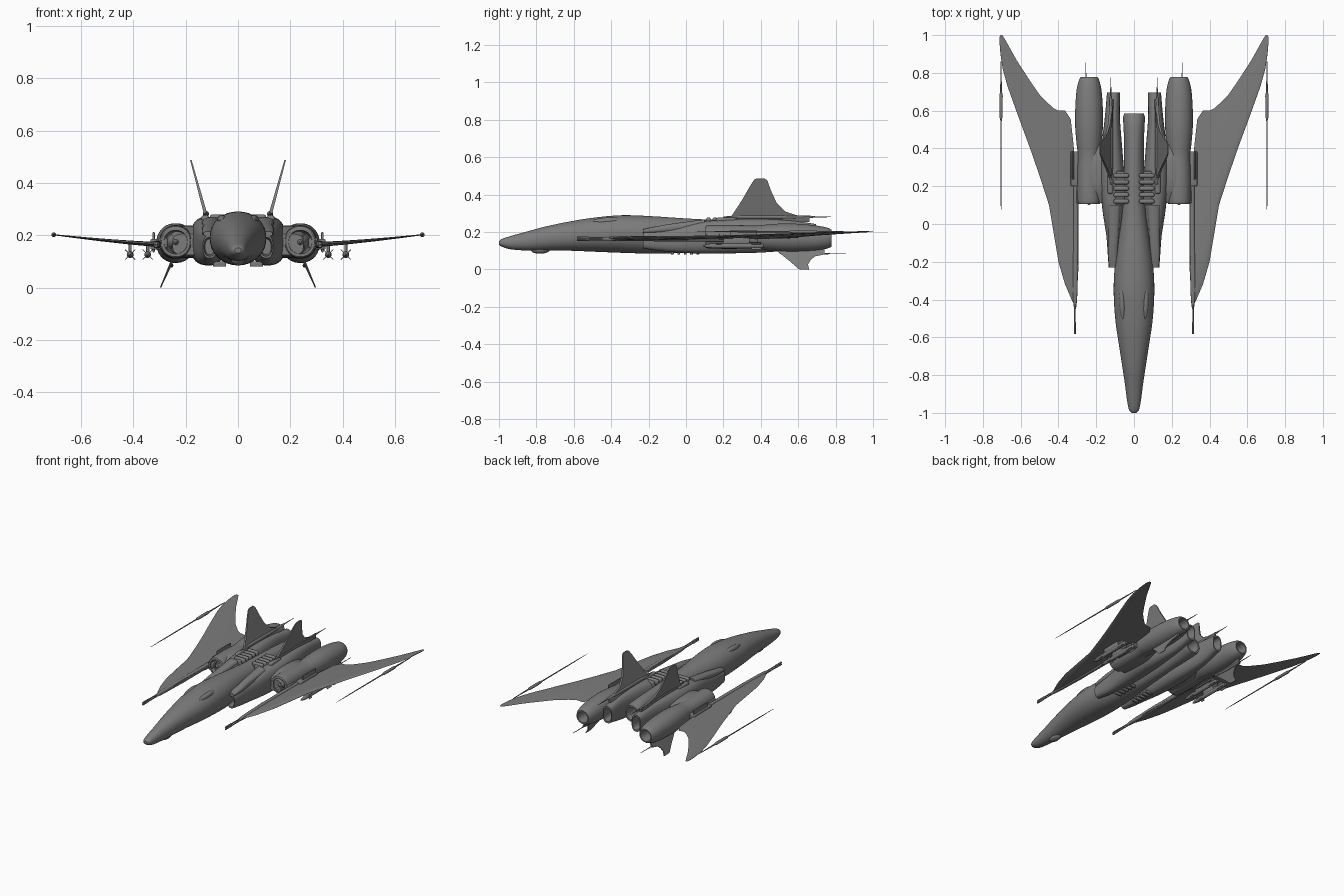
import bpy, bmesh, math
from mathutils import Vector

def mat(name, v):
    m = bpy.data.materials.new(name)
    m.diffuse_color = (v, v, v, 1)
    return m

GREY = mat("hull grey", 0.2)

def finish(name, bm, mirror=True, angle=35):
    bmesh.ops.recalc_face_normals(bm, faces=bm.faces)
    me = bpy.data.meshes.new(name)
    bm.to_mesh(me)
    bm.free()
    me.materials.append(GREY)
    for p in me.polygons:
        p.use_smooth = True
    me.set_sharp_from_angle(angle=math.radians(angle))
    ob = bpy.data.objects.new(name, me)
    bpy.context.collection.objects.link(ob)
    if mirror:
        ob.modifiers.new("mirror", 'MIRROR')
    return ob

def catmull(rows, steps=4):
    out = []
    for i in range(len(rows) - 1):
        a, b, c, d = (rows[max(i - 1, 0)], rows[i], rows[i + 1], rows[min(i + 2, len(rows) - 1)])
        for s in range(steps):
            t = s / steps
            out.append([0.5 * (2*q + (r - p)*t + (2*p - 5*q + 4*r - w)*t*t + (3*q - p - 3*r + w)*t**3)
                        for p, q, r, w in zip(a, b, c, d)])
    return out + [list(rows[-1])]

def bridge(bm, rings):
    n = len(rings[0])
    for a, b in zip(rings, rings[1:]):
        for k in range(n):
            bm.faces.new((a[k], a[(k + 1) % n], b[(k + 1) % n], b[k]))
    bm.faces.new(rings[0])
    bm.faces.new(rings[-1])

# rows: y, centre x, half width, bottom z, top z; "open" ends get a recessed mouth
def loft(name, rows, power=2.0, front=0, back=0, mirror=True, n=32, smooth=True):
    rows = catmull(rows) if smooth else [list(r) for r in rows]
    def mouth(r, depth):
        y, x, w, a, b = r
        g = 0.12 * (b - a)
        return [[y, x, w * .82, a + g*.8, b - g*.8], [y + depth, x, w * .68, a + g*1.4, b - g*1.4]]
    if front:
        rows = mouth(rows[0], front)[::-1] + rows
    if back:
        rows = rows + mouth(rows[-1], -back)
    bm = bmesh.new()
    rings = []
    for y, x, w, a, b in rows:
        ring = []
        for k in range(n):
            t = 2 * math.pi * (k + .5) / n
            c, s = math.cos(t), math.sin(t)
            e = 2 / power
            ring.append(bm.verts.new((x + w * math.copysign(abs(c)**e, c), y,
                                      (a + b)/2 + (b - a)/2 * math.copysign(abs(s)**e, s))))
        rings.append(ring)
    bridge(bm, rings)
    return finish(name, bm, mirror)

# round rod along y: list of (y, radius)
def rod(name, x, z, prof, n=12, mirror=True):
    return loft(name, [(y, x, r, z - r, z + r) for y, r in prof], n=n, smooth=False, mirror=mirror)

def box(name, lo, hi, bevel=0.006, mirror=True):
    bm = bmesh.new()
    bmesh.ops.create_cube(bm, size=1)
    for v in bm.verts:
        v.co = Vector([(l + h)/2 + c*(h - l) for l, h, c in zip(lo, hi, v.co)])
    bmesh.ops.bevel(bm, geom=bm.edges[:], offset=bevel, segments=3, profile=.5, affect='EDGES')
    return finish(name, bm, mirror)

# thin canted plate from a side profile (y, z); x runs from root to tip
def plate(name, pts, root, tip, thick):
    (xr, zr), (xt, zt) = root, tip
    bm = bmesh.new()
    sides = []
    for s in (-1, 1):
        ring = []
        for y, z in pts:
            f = (z - zr) / (zt - zr)
            ring.append(bm.verts.new((xr + (xt - xr)*f + s*thick*(1 - .6*f), y, z)))
        sides.append(ring)
    bridge(bm, sides)
    return finish(name, bm)

# central fuselage
loft("fuselage", [(-1, 0, .012, .132, .152), (-.985, 0, .026, .122, .163), (-.94, 0, .036, .108, .178),
     (-.85, 0, .048, .101, .203), (-.75, 0, .063, .101, .23), (-.62, 0, .083, .1, .257),
     (-.5, 0, .1, .095, .276), (-.35, 0, .108, .089, .29), (-.2, 0, .1, .085, .286), (0, 0, .075, .088, .273),
     (.15, 0, .062, .095, .266), (.35, 0, .052, .105, .262), (.5, 0, .055, .112, .252), (.56, 0, .058, .12, .24),
     (.585, 0, .052, .125, .235)], 2.15, back=.1, mirror=False, n=40)
# sensor ball under the nose
loft("chin_sensor", [(-.83, 0, .004, .1, .106), (-.815, 0, .02, .089, .12), (-.78, 0, .026, .084, .125),
     (-.745, 0, .02, .089, .12), (-.73, 0, .004, .1, .106)], mirror=False, n=20)
# cockpit side blisters
loft("canopy_blister", [(-.51, .058, .002, .255, .259), (-.47, .06, .013, .24, .272), (-.42, .062, .017, .238, .278),
     (-.37, .063, .013, .24, .277), (-.33, .062, .002, .26, .264)], n=16)
# side bodies with intakes in front and tall oval nozzles behind
loft("inner_body", [(-.23, .108, .026, .112, .2), (-.15, .107, .033, .1, .212), (-.06, .105, .042, .092, .225),
     (.08, .11, .058, .085, .255), (.25, .117, .066, .086, .268), (.4, .118, .056, .09, .27),
     (.55, .115, .041, .102, .263), (.65, .111, .036, .122, .25), (.695, .109, .034, .13, .243)], 2.6, .05, .1)
loft("intake_lip", [(-.23, .11, .022, .195, .215), (-.15, .112, .026, .195, .232), (-.06, .108, .028, .2, .247),
     (.1, .105, .035, .21, .268)], 2.6, n=20)
# outer engine nacelles
loft("nacelle", [(.105, .238, .055, .118, .23), (.125, .238, .062, .112, .238), (.25, .238, .063, .11, .238),
     (.36, .238, .06, .112, .234), (.43, .238, .067, .103, .24), (.52, .238, .074, .095, .246),
     (.62, .238, .073, .095, .243), (.71, .238, .066, .102, .233), (.76, .238, .054, .113, .222),
     (.778, .238, .045, .122, .212)], 2.1, .06, .12)
rod("intake_cone", .238, .174, [(.1, .004), (.13, .024), (.18, .038), (.2, .038)], 20)
loft("engine_bridge", [(.11, .19, .06, .125, .205), (.2, .19, .07, .115, .235), (.33, .185, .07, .115, .235),
     (.42, .17, .045, .14, .215)], 3.5)
# wing hinge blocks
box("wing_hinge", (.28, .2, .145), (.335, .385, .185))
box("hinge_plate", (.318, .235, .135), (.327, .38, .212), .003)
box("wing_link", (.27, .11, .15), (.305, .18, .19))

# swept wings: x, leading y, trailing y
WING = [(.295, -.25, .17), (.305, -.43, .18), (.318, -.425, .4), (.335, -.39, .555), (.365, -.32, .6),
        (.4, -.2, .6), (.425, -.05, .612), (.45, .1, .635), (.5, .255, .685), (.55, .4, .757), (.62, .59, .865),
        (.67, .73, .955), (.695, .82, .998), (.707, .9, 1), (.712, .96, .99)]
bm = bmesh.new()
rings = []
for x, y0, y1 in WING:
    f = (x - .295) / .417
    z, th = .165 + .038 * f**1.3, .009 * (1 - f) + .002
    ring = []
    for s, ts in ((1, (0, .06, .2, .4, .6, .8, 1)), (-1, (.8, .6, .4, .2, .06))):
        for t in ts:
            h = th * min(1, 3 * math.sqrt(t)) * (1 - t)**.5
            ring.append(bm.verts.new((x, y0 + (y1 - y0)*t, z + s*h)))
    rings.append(ring)
bridge(bm, rings)
finish("wing", bm, angle=50)
# wing root fairing with twin gun barrels
loft("wing_root_fairing", [(-.45, .312, .005, .158, .17), (-.35, .312, .013, .152, .178), (0, .308, .013, .15, .18),
     (.2, .308, .012, .15, .18)], 3, n=16)
for i, z in enumerate((.158, .17)):
    rod("gun_barrel_%d" % i, .313, z, [(-.582, .0055), (-.52, .0055), (-.515, .004), (-.42, .004)], 10)
# wing tip lances
rod("tip_lance", .704, .202, [(.06, .001), (.2, .003), (.55, .004), (.57, .009), (.68, .0095), (.7, .005), (.86, .002)])

# tail fins and belly fins with trailing spikes
plate("tail_fin", [(.2, .255), (.24, .28), (.3, .372), (.345, .45), (.365, .48), (.38, .487), (.42, .487),
      (.435, .475), (.455, .42), (.485, .355), (.53, .31), (.59, .29), (.66, .284), (.66, .255)],
      (.118, .26), (.18, .487), .007)
rod("tail_spike", .123, .281, [(.2, .002), (.3, .012), (.5, .012), (.66, .007), (.69, .0035), (.775, .0015)])
plate("belly_fin", [(.47, .11), (.5, .088), (.56, .04), (.6, .004), (.61, 0), (.66, 0), (.652, .025), (.665, .05),
      (.69, .07), (.74, .08), (.74, .11)], (.252, .1), (.296, 0), .006)
rod("belly_spike", .255, .084, [(.5, .002), (.6, .008), (.72, .007), (.75, .003), (.855, .0015)])

# cooling bars on the back and vents on the belly
for i in range(5):
    y = .12 + i * .034
    box("cooling_bar_%d" % i, (.027, y - .012, .245), (.108, y + .012, .279), .01)
    box("belly_vent_%d" % i, (.045, y - .2, .08), (.095, y - .185, .1), .003)
box("cooling_bar_mount", (.05, .1, .22), (.095, .28, .268))
box("fin_fairing", (.11, .16, .23), (.14, .27, .277), .01)

# missiles under the wings
for i, x in enumerate((.345, .412)):
    rod("missile_%d" % i, x, .126, [(.09, .002), (.11, .009), (.14, .013), (.4, .013), (.415, .009)], 14)
    bm = bmesh.new()
    for y, L, r in ((.16, .03, .022), (.35, .05, .027)):
        for a in (45, 135):
            c, s = math.cos(math.radians(a)), math.sin(math.radians(a))
            pts = [bm.verts.new((x + c*r*k + s*t, yy, .126 + s*r*k - c*t))
                   for yy in (y, y + L) for k in (-1, 1) for t in (-.0015, .0015)]
            bmesh.ops.convex_hull(bm, input=pts)
    finish("missile_fins_%d" % i, bm)
    box("pylon_%d" % i, (x - .006, .2, .132), (x + .006, .34, .168), .002)
